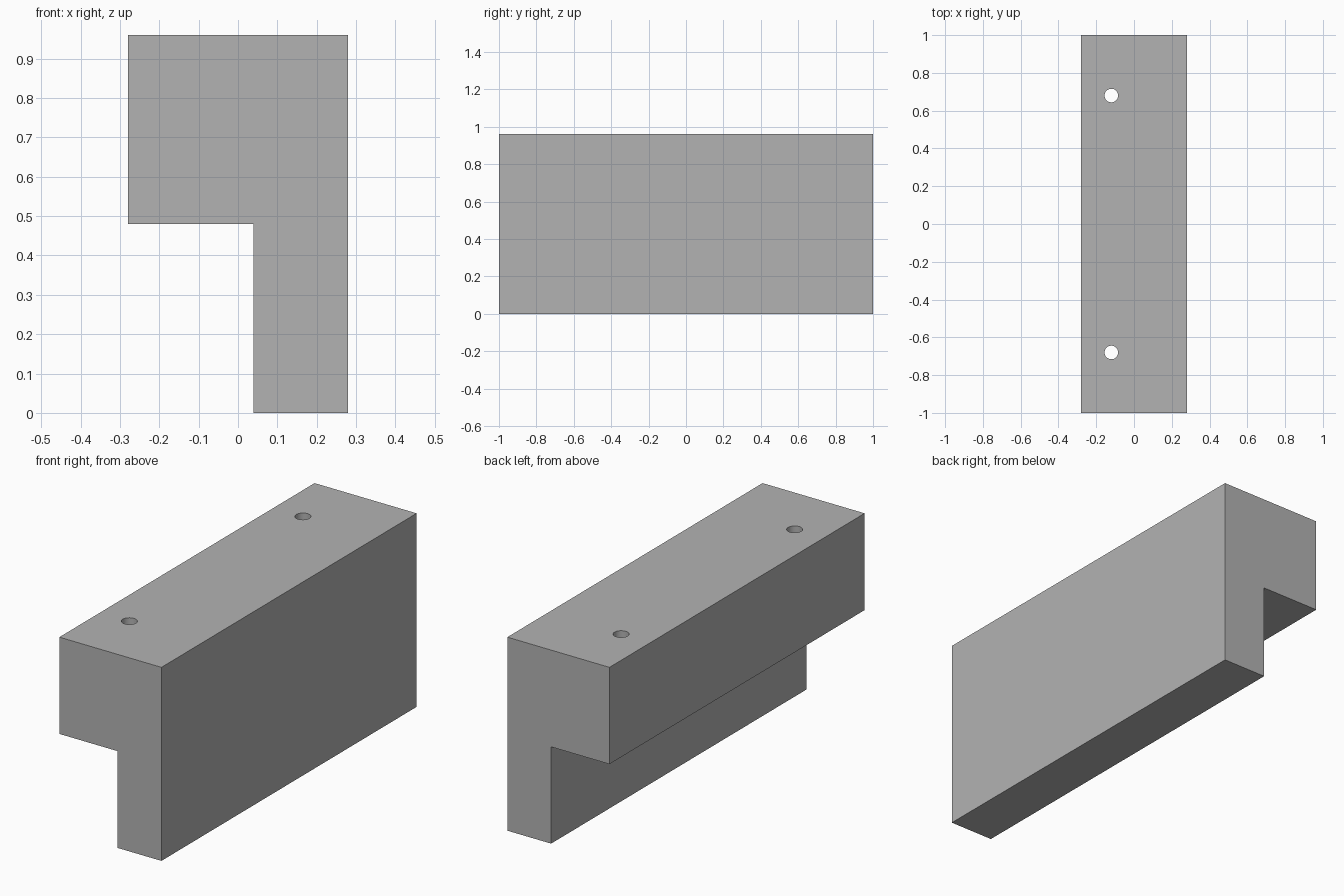
import bpy, bmesh, math

default = bpy.data.objects.get("Cube")
if default:
    bpy.data.objects.remove(default, do_unlink=True)

LENGTH = 2.0
HOLE_X, HOLE_Y, HOLE_RADIUS = -0.12, 0.68, 0.036

# One plain grey for the whole bracket
grey = bpy.data.materials.new("plain grey")
grey.use_nodes = True
colour = (0.45, 0.45, 0.45, 1)
grey.diffuse_color = colour
grey.node_tree.nodes["Principled BSDF"].inputs["Base Color"].default_value = colour

# Stepped block: wide upper body over a narrow leg, extruded front to back
profile = [(0.04, 0), (0.28, 0), (0.28, 0.96), (-0.28, 0.96), (-0.28, 0.48), (0.04, 0.48)]
bm = bmesh.new()
front = bm.faces.new([bm.verts.new((x, -LENGTH / 2, z)) for x, z in profile])
extruded = bmesh.ops.extrude_face_region(bm, geom=[front])["geom"]
bmesh.ops.translate(bm, vec=(0, LENGTH, 0),
                    verts=[v for v in extruded if isinstance(v, bmesh.types.BMVert)])
bmesh.ops.recalc_face_normals(bm, faces=bm.faces)
mesh = bpy.data.meshes.new("stepped_block")
bm.to_mesh(mesh)
bm.free()
mesh.materials.append(grey)
block = bpy.data.objects.new("stepped_block", mesh)
bpy.context.collection.objects.link(block)

# Screw holes drilled down through the overhang
for y in (-HOLE_Y, HOLE_Y):
    bpy.ops.mesh.primitive_cylinder_add(vertices=32, radius=HOLE_RADIUS, depth=0.8,
                                        location=(HOLE_X, y, 0.72))
    drill = bpy.context.object
    drill.name = "hole_cutter"
    drill.hide_render = True
    drill.data.materials.append(grey)
    cut = block.modifiers.new("screw_hole", 'BOOLEAN')
    cut.operation = 'DIFFERENCE'
    cut.solver = 'EXACT'
    cut.object = drill
    bpy.ops.object.select_all(action='DESELECT')
    block.select_set(True)
    bpy.context.view_layer.objects.active = block
    bpy.ops.object.modifier_apply(modifier=cut.name)
    bpy.data.objects.remove(drill, do_unlink=True)

# Round hole walls, crisp block edges
bpy.ops.object.shade_smooth_by_angle(angle=math.radians(30))
